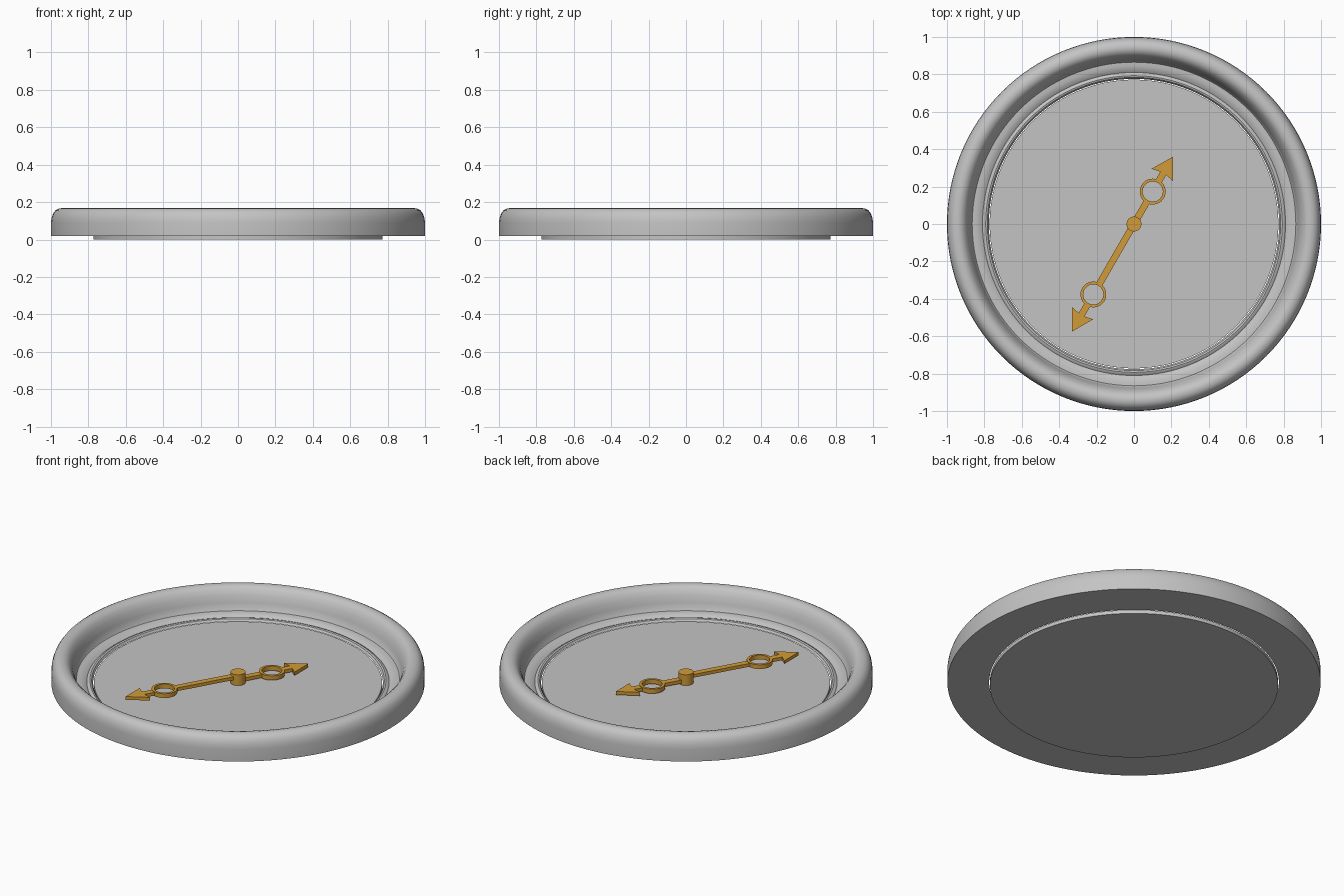
import bpy, bmesh, math
from mathutils import Matrix

if "Cube" in bpy.data.objects:
    bpy.data.objects.remove(bpy.data.objects["Cube"])


def material(name, rgb):
    m = bpy.data.materials.new(name)
    m.diffuse_color = (*rgb, 1)
    m.use_nodes = True
    m.node_tree.nodes["Principled BSDF"].inputs["Base Color"].default_value = m.diffuse_color
    return m


grey = material("pale_grey", (0.55, 0.55, 0.55))
gold = material("gold", (0.65, 0.33, 0.04))


def finish(name, bm, mat, angle=35):
    bmesh.ops.recalc_face_normals(bm, faces=bm.faces)
    me = bpy.data.meshes.new(name)
    bm.to_mesh(me)
    bm.free()
    ob = bpy.data.objects.new(name, me)
    bpy.context.collection.objects.link(ob)
    me.materials.append(mat)
    bpy.ops.object.select_all(action='DESELECT')
    ob.select_set(True)
    bpy.context.view_layer.objects.active = ob
    bpy.ops.object.shade_smooth_by_angle(angle=math.radians(angle))
    return ob


def lathe(bm, profile, steps, centre=(0, 0)):
    """Spin a closed (radius, z) profile round a vertical axis."""
    rings = []
    for i in range(steps):
        a = 2 * math.pi * i / steps
        rings.append([bm.verts.new((centre[0] + r * math.cos(a),
                                    centre[1] + r * math.sin(a), z)) for r, z in profile])
    n = len(profile)
    for i in range(steps):
        p, q = rings[i], rings[(i + 1) % steps]
        for j in range(n):
            k = (j + 1) % n
            bm.faces.new((p[j], q[j], q[k], p[k]))


def prism(bm, outline, z0, z1):
    low = [bm.verts.new((x, y, z0)) for x, y in outline]
    top = [bm.verts.new((x, y, z1)) for x, y in outline]
    bm.faces.new(low[::-1])
    bm.faces.new(top)
    n = len(low)
    for i in range(n):
        j = (i + 1) % n
        bm.faces.new((low[i], low[j], top[j], top[i]))


def disc(name, radius, z0, z1, steps, mat):
    bm = bmesh.new()
    ring = [(radius * math.cos(2 * math.pi * i / steps),
             radius * math.sin(2 * math.pi * i / steps)) for i in range(steps)]
    prism(bm, ring, z0, z1)
    return finish(name, bm, mat)


# Rounded outer rim, with a cove and a small bead on its inside
bm = bmesh.new()
lathe(bm, [(1.0, 0.02), (1.0, 0.09), (0.997, 0.115), (0.989, 0.138), (0.977, 0.155),
           (0.96, 0.165), (0.94, 0.168), (0.92, 0.163), (0.903, 0.148), (0.888, 0.122),
           (0.876, 0.085), (0.868, 0.045),
           (0.865, 0.042), (0.845, 0.041), (0.825, 0.036), (0.81, 0.026),
           (0.802, 0.032), (0.793, 0.035), (0.784, 0.032), (0.776, 0.02)], 128)
finish("rim", bm, grey)

# Dial plate
disc("dial", 0.772, 0.0, 0.021, 128, grey)

# Centre hub
disc("hub", 0.04, 0.02, 0.085, 32, gold)


def hand(name, ring_at, base, tip, z0, z1, angle):
    """Arrow hand along +x, with a ring let into the stem, then turned."""
    bm = bmesh.new()
    w = 0.018
    prism(bm, [(0, -w), (ring_at - 0.06, -w), (ring_at - 0.06, w), (0, w)], z0, z1)
    lathe(bm, [(0.054, z0 - 0.003), (0.069, z0 - 0.003),
               (0.069, z1 + 0.003), (0.054, z1 + 0.003)], 40, (ring_at, 0))
    prism(bm, [(ring_at + 0.06, -w), (base + 0.008, -w), (base - 0.002, -0.066),
               (tip, 0), (base - 0.002, 0.066), (base + 0.008, w),
               (ring_at + 0.06, w)], z0, z1)
    bmesh.ops.transform(bm, matrix=Matrix.Rotation(math.radians(angle), 4, 'Z'), verts=bm.verts)
    finish(name, bm, gold)


# Hour and minute hands
hand("hour_hand", 0.2, 0.305, 0.415, 0.03, 0.05, 60)
hand("minute_hand", 0.435, 0.552, 0.665, 0.05, 0.069, 240)
